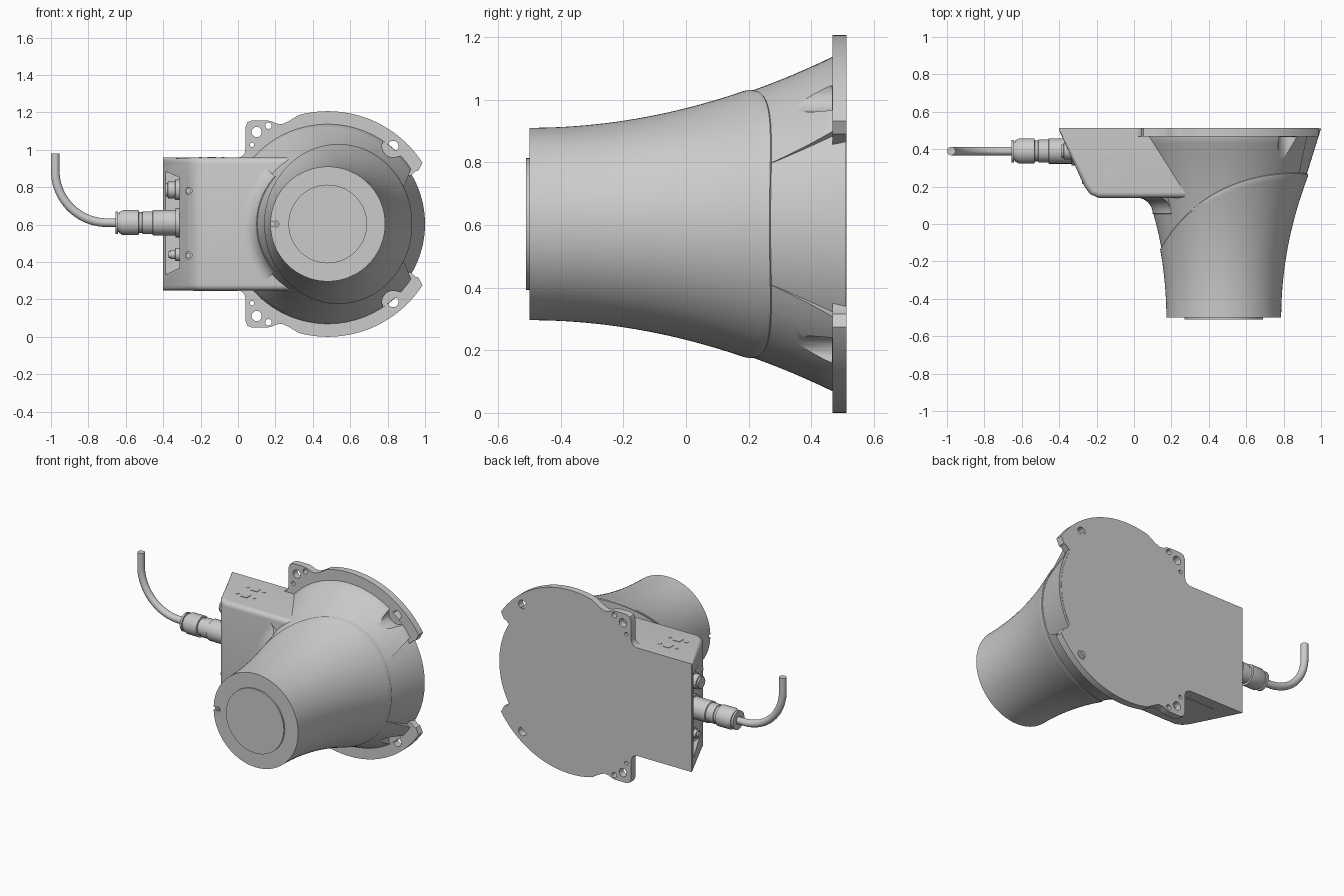
import bpy, bmesh
from math import sin, cos, pi, radians
from mathutils import Vector, Matrix

if "Cube" in bpy.data.objects:
    bpy.data.objects.remove(bpy.data.objects["Cube"])

CX, CZ = 0.48, 0.603          # horn axis (runs along y)


def finish(name, bm, angle=30):
    bmesh.ops.recalc_face_normals(bm, faces=bm.faces)
    me = bpy.data.meshes.new(name)
    bm.to_mesh(me)
    bm.free()
    ob = bpy.data.objects.new(name, me)
    bpy.context.collection.objects.link(ob)
    smooth(ob, angle)
    return ob


def smooth(ob, angle=30):
    bpy.ops.object.select_all(action='DESELECT')
    ob.select_set(True)
    bpy.context.view_layer.objects.active = ob
    bpy.ops.object.shade_smooth_by_angle(angle=radians(angle))


def skin(rings, caps=(True, True)):
    """Bridge closed rings of equal length."""
    bm = bmesh.new()
    vs = [[bm.verts.new(p) for p in r] for r in rings]
    n = len(vs[0])
    for a, b in zip(vs, vs[1:]):
        for i in range(n):
            bm.faces.new((a[i], a[(i + 1) % n], b[(i + 1) % n], b[i]))
    if caps[0]:
        bm.faces.new(vs[0])
    if caps[1]:
        bm.faces.new(vs[-1][::-1])
    return bm


def lathe(name, prof, centre, axis, n=40):
    """Profile of (position along axis, radius)."""
    def pt(t, r, a):
        u, v = r * cos(a), r * sin(a)
        off = {'x': (t, u, v), 'y': (u, t, v), 'z': (u, v, t)}[axis]
        return Vector(centre) + Vector(off)
    return finish(name, skin([[pt(t, r, 2 * pi * i / n) for i in range(n)] for t, r in prof]))


def prism(pts, axis, lo, hi):
    def pt(p, t):
        return (p[0], t, p[1]) if axis == 'y' else (p[0], p[1], t)
    return skin([[pt(p, t) for p in pts] for t in (lo, hi)])


def box(name, lo, hi):
    return finish(name, prism([(lo[0], lo[1]), (hi[0], lo[1]), (hi[0], hi[1]), (lo[0], hi[1])], 'z', lo[2], hi[2]))


def cut(ob, cutters):
    for c in cutters:
        m = ob.modifiers.new('cut', 'BOOLEAN')
        m.operation, m.solver, m.object = 'DIFFERENCE', 'EXACT', c
    dg = bpy.context.evaluated_depsgraph_get()
    me = bpy.data.meshes.new_from_object(ob.evaluated_get(dg))
    ob.modifiers.clear()
    ob.data = me
    for c in cutters:
        bpy.data.objects.remove(c)
    smooth(ob)


def flip(z):
    return 2 * CZ - z


def polar(r, a, y):
    return (CX + r * cos(a), y, CZ + r * sin(a))


def horn_r(y):
    return 0.307 + 0.251 * (y + 0.5) ** 2


# Front cover: flared horn ending in a slanted curved seam with a rounded lip
N = 128
rings = []
for t, dr in [(i / 20, 0) for i in range(20)] + [(0.985, 0), (0.995, 0.003), (1, 0.009), (1, 0.02)]:
    ring = []
    for i in range(N):
        a = 2 * pi * i / N
        seam = 0.19 + 0.2 * cos(a) - 0.12 * cos(a) ** 2
        y = -0.5 + t * (seam + 0.5)
        ring.append(polar(horn_r(y) - dr, a, y))
    rings.append(ring)
cover = finish('front_cover', skin(rings, (True, False)))
cut(cover, [lathe('notch_cutter', [(-0.52, 0.016), (-0.485, 0.016)], (0.203, 0, CZ), 'y', 20),
            box('slot_cutter', (0.15, -0.52, CZ - 0.01), (0.2, -0.485, CZ + 0.01))])
lathe('front_disc', [(-0.5, 0.21), (-0.51, 0.21)], (CX, 0, CZ), 'y', 80)
lathe('notch_pin', [(-0.48, 0.009), (-0.5, 0.009)], (0.203, 0, CZ), 'y', 16)

# Rear body: flare with a recessed conical panel on the right
rings = []
for y in [-0.2 + 0.047 * i for i in range(10)] + [0.27, 0.31, 0.35, 0.39, 0.43, 0.468, 0.51]:
    flare = min(horn_r(y) - 0.008, 0.535)
    panel = min(flare - 0.003, 0.445 + (y - 0.27) * 0.312)
    half = radians(25.7 + max(0, y - 0.27) * 40)
    ring = [polar(panel, -half + 2 * half * i / 24, y) for i in range(25)]
    ring += [polar(flare, half + (2 * pi - 2 * half) * i / 100, y) for i in range(101)]
    rings.append(ring)
body = finish('rear_body', skin(rings))

# Screw pockets in the flare, one above and one below
pockets = []
for s in (1, -1):
    c = [(0.83 + 0.06 * cos(a), 1.02 - 0.055 + 0.055 + 0.06 * sin(a))
         for a in [radians(150 + 15 * i) for i in range(9)]]
    c += [(1.1, 1.0), (1.1, 1.3), (0.88, 1.25)]
    if s < 0:
        c = [(x, flip(z)) for x, z in c]
    pockets.append(finish('pocket_cutter', prism(c, 'y', 0.2, 0.466)))
cut(body, pockets)

# Mounting plate with ears, tabs and bolt holes
half = [(CX + 0.505 * cos(radians(a)), CZ + 0.505 * sin(radians(a))) for a in range(2, 31, 4)]
half += [(0.95, 0.885), (0.965, 0.89)]
half += [(CX + 0.603 * cos(radians(33 + 2 * i)), CZ + 0.603 * sin(radians(33 + 2 * i))) for i in range(37)]
half += [(0.27, 1.152), (0.235, 1.137), (0.205, 1.14), (0.185, 1.15), (0.16, 1.157), (0.075, 1.157),
         (0.05, 1.147), (0.04, 1.122), (0.04, 1.0), (0.034, 0.978), (0.02, 0.964), (0, 0.957), (-0.3, 0.957)]
outline = half + [(x, flip(z)) for x, z in reversed(half)]
plate = finish('mounting_plate', prism(outline, 'y', 0.467, 0.512))
holes = []
for x, z, r in [(0.1, 1.095, 0.027), (0.163, 1.128, 0.017), (0.075, 1.026, 0.012), (0.83, 1.02, 0.028)]:
    for zz in (z, flip(z)):
        holes.append(lathe('hole_cutter', [(0.4, r), (0.6, r)], (x, 0, zz), 'y', 24))
cut(plate, holes)

# Connection housing: slanted block with rounded front edges
Z0, Z1 = flip(0.958), 0.958
bm = prism([(-0.4, 0.512), (-0.4, 0.5), (-0.265, 0.2), (-0.235, 0.16), (-0.19, 0.14), (0.4, 0.14), (0.4, 0.512)],
           'z', Z0, Z1)
round_edges = [e for e in bm.edges if all(v.co.x < 0.41 for v in e.verts)
               and abs(e.verts[0].co.z - e.verts[1].co.z) < 1e-4
               and all(v.co.y < 0.505 for v in e.verts)]
bmesh.ops.bevel(bm, geom=round_edges, offset=0.03, segments=5, profile=0.5, affect='EDGES')
housing = finish('connection_housing', bm)

# Connector recess in the slanted face, screw holes in the front
bm = bmesh.new()
pts = []
for x, a, b in ((-0.312, 0.37, 0.85), (-0.42, 0.315, 0.9)):
    pts += [(x, y, z) for y in (0.1, 0.475) for z in (a, b)]
for p in pts:
    bm.verts.new(p)
bmesh.ops.convex_hull(bm, input=bm.verts)
cutters = [finish('recess_cutter', bm)]
for z in (0.78, 0.435):
    cutters.append(lathe('screw_cutter', [(0.1, 0.019), (0.23, 0.019)], (-0.265, 0, z), 'y', 20))
    lathe('housing_screw', [(0.215, 0.014), (0.24, 0.014)], (-0.265, 0, z), 'y', 16)
cut(housing, cutters)

# Concave fillet between the housing front and the horn
rings = []
for i in range(25):
    a = radians(180 - 42 + 84 * i / 24)
    rc = 0.465
    ring = [polar(rc, a, 0.16), polar(0.36, a, 0.16), polar(0.36, a, 0.05)]
    for j in range(9):
        t = pi / 2 * j / 8
        ring.append(polar(rc - 0.085 * sin(pi / 2 - t) if j < 8 else rc, a, 0.14 - 0.085 * (1 - sin(t))))
    rings.append(ring)
finish('housing_fillet', skin(rings))

# Cable plug and the bent cable
lathe('cable_plug', [(-0.3, 0.068), (-0.455, 0.068), (-0.458, 0.061), (-0.51, 0.061), (-0.512, 0.056),
                     (-0.53, 0.056), (-0.532, 0.067), (-0.615, 0.067), (-0.635, 0.056), (-0.637, 0.05),
                     (-0.642, 0.05), (-0.642, 0.06), (-0.655, 0.06), (-0.655, 0.03)], (0, 0.39, 0.61), 'x', 48)
lathe('plug_flange', [(-0.3, 0.078), (-0.335, 0.078), (-0.335, 0.07)], (0, 0.39, 0.61), 'x', 48)
path = [((-0.63, 0.61), 0)]
path += [((-0.7 - 0.277 * sin(t), 0.887 - 0.277 * cos(t)), t) for t in [pi / 2 * i / 20 for i in range(21)]]
path += [((-0.977, 0.98), pi / 2)]
rings = []
for (x, z), t in path:
    rings.append([(x + 0.023 * cos(a) * sin(t), 0.39 + 0.023 * sin(a), z + 0.023 * cos(a) * cos(t))
                  for a in [2 * pi * k / 20 for k in range(20)]])
finish('cable', skin(rings))

# Two small side connectors
lathe('upper_connector', [(-0.3, 0.055), (-0.335, 0.055), (-0.337, 0.045), (-0.375, 0.045), (-0.377, 0.036),
                          (-0.388, 0.036)], (0, 0.39, 0.785), 'x', 32)
lathe('lower_connector', [(-0.3, 0.034), (-0.335, 0.034), (-0.337, 0.025), (-0.36, 0.025), (-0.362, 0.018),
                          (-0.372, 0.018)], (0, 0.39, 0.44), 'x', 32)

# Top marker pads and underside access panel
for y in (0.385, 0.28):
    box('top_pad', (-0.163, y - 0.022, 0.95), (-0.117, y + 0.022, 0.961))
    for dx in (-0.06, 0.06):
        box('top_stud', (-0.14 + dx - 0.008, y - 0.008, 0.95), (-0.14 + dx + 0.008, y + 0.008, 0.96))
box('underside_panel', (-0.24, 0.22, Z0 - 0.002), (0.0, 0.44, Z0 + 0.01))
